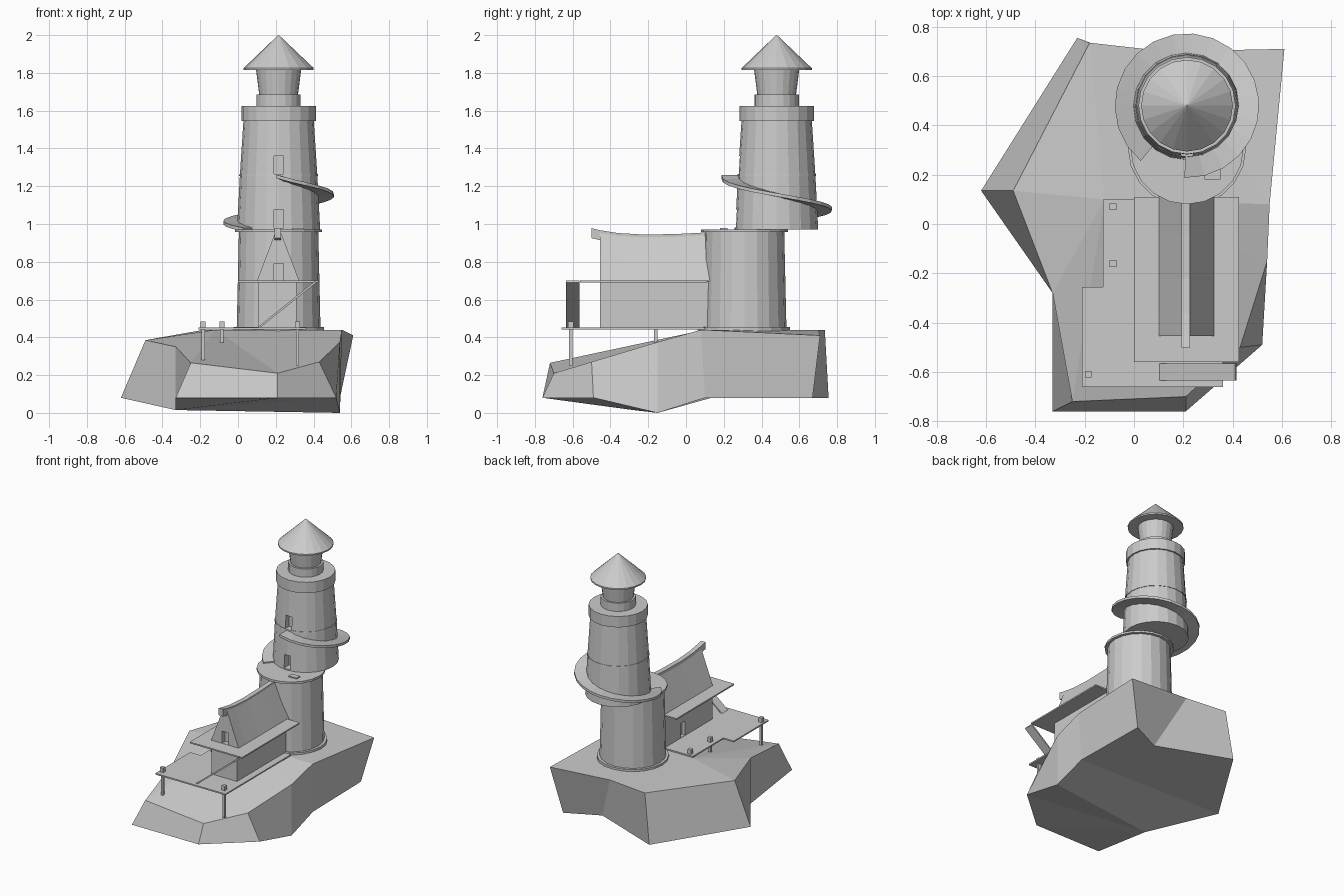
import bpy, bmesh, math
from mathutils import Matrix

cube = bpy.data.objects.get("Cube")
if cube:
    bpy.data.objects.remove(cube, do_unlink=True)

stone = bpy.data.materials.new("plain grey")
stone.use_nodes = True
GREY = (0.6, 0.6, 0.6, 1)
stone.diffuse_color = GREY
stone.node_tree.nodes["Principled BSDF"].inputs["Base Color"].default_value = GREY


def finish(name, bm):
    """Turn a bmesh into a named, grey, flat shaded object."""
    bmesh.ops.recalc_face_normals(bm, faces=bm.faces)
    mesh = bpy.data.meshes.new(name)
    bm.to_mesh(mesh)
    bm.free()
    mesh.materials.append(stone)
    obj = bpy.data.objects.new(name, mesh)
    bpy.context.collection.objects.link(obj)
    return obj


def box(name, xs, ys, zs):
    bm = bmesh.new()
    bmesh.ops.create_cube(bm, size=1)
    for v in bm.verts:
        v.co = [r[0] if c < 0 else r[1] for c, r in zip(v.co, (xs, ys, zs))]
    return finish(name, bm)


def bridge(bm, rings, cap=True):
    """Join successive closed loops of vertices with quads."""
    for low, high in zip(rings, rings[1:]):
        n = len(low)
        for i in range(n):
            j = (i + 1) % n
            bm.faces.new((low[i], low[j], high[j], high[i]))
    if cap:
        bm.faces.new(rings[0])
        bm.faces.new(rings[-1])


def lathe(name, centre, profile, sides=20):
    """Stack of (radius, height) rings about a vertical axis."""
    bm = bmesh.new()
    turn = [math.tau * i / sides for i in range(sides)]
    bridge(bm, [[bm.verts.new((centre[0] + r * math.cos(a), centre[1] + r * math.sin(a), z))
                 for a in turn] for r, z in profile])
    return finish(name, bm)


def extrude(name, outline, axis, start, end):
    """Extrude a flat outline along the y or z axis."""
    bm = bmesh.new()
    rings = []
    for d in (start, end):
        rings.append([bm.verts.new((p, d, q) if axis == "y" else (p, q, d)) for p, q in outline])
    bridge(bm, rings)
    return finish(name, bm)


def recess(obj, name, xs, ys, zs):
    cutter = box(name + "_cutter", xs, ys, zs)
    cutter.hide_render = True
    cutter.hide_viewport = True
    cutter.display_type = 'WIRE'
    mod = obj.modifiers.new(name, 'BOOLEAN')
    mod.operation = 'DIFFERENCE'
    mod.solver = 'EXACT'
    mod.object = cutter


# Rock: lower and upper rims run round in matching pairs
lower_rim = [(-.23, .755, .08), (-.62, .135, .08), (-.33, -.28, .015), (-.33, -.76, .08),
             (.21, -.76, .08), (.52, -.49, .08), (.54, -.15, 0), (.54, .1, .08),
             (.53, .67, .08), (.29, .555, .08)]
upper_rim = [(-.18, .735, .44), (-.49, .135, .385), (-.33, -.28, .35), (-.25, -.72, .265),
             (.21, -.7, .21), (.43, -.5, .27), (.54, -.15, .375), (.55, .08, .44),
             (.61, .71, .41), (.13, .7, .44)]
bm = bmesh.new()
low = [bm.verts.new(p) for p in lower_rim]
top = [bm.verts.new(p) for p in upper_rim]
bridge(bm, [low, top], cap=False)
crest = bm.verts.new((-.12, .1, .44))
for i in range(1, 7):
    bm.faces.new((crest, top[i], top[i + 1]))
bm.faces.new((top[0], top[1], crest, top[7], top[8], top[9]))
bm.faces.new(low[2:7])
bm.faces.new((low[1], low[2], low[6], low[7]))
bm.faces.new((low[0], low[1], low[7], low[8], low[9]))
bmesh.ops.triangulate(bm, faces=[f for f in bm.faces if len(f.verts) > 4])
finish("rock", bm)

# Lower tower, standing forward of the upper one
AXIS = .215
front_axis, back_axis = (AXIS, .31), (AXIS, .48)
lathe("lower_tower_foot", front_axis, [(.24, .42), (.24, .455)])
lathe("lower_tower", front_axis, [(.222, .44), (.216, .7), (.21, .965)])
lathe("lower_tower_rim", front_axis, [(.23, .957), (.23, .972)])
box("roof_hatch", (.285, .35), (.18, .22), (.965, .98))

# Upper tower and lantern
tower = lathe("upper_tower", back_axis, [(.22, .97), (.205, 1.26), (.186, 1.55)])
lathe("upper_tower_band", back_axis, [(.209, 1.254), (.208, 1.264)])
lathe("gallery", back_axis, [(.197, 1.545), (.197, 1.625)])
lathe("lantern_base", back_axis, [(.117, 1.62), (.117, 1.685)])
lathe("lantern", back_axis, [(.102, 1.68), (.12, 1.82)])
lathe("lantern_roof", back_axis, [(.186, 1.815), (.186, 1.825), (.002, 2)])

# Spiral ramp winding down around the upper tower
bm = bmesh.new()
rings = []
STEPS = 20
for i in range(STEPS + 1):
    t = i / STEPS
    a = math.radians(-92 + 322 * t)
    z = 1.26 - .28 * t ** .85
    rings.append([bm.verts.new((AXIS + r * math.cos(a), back_axis[1] + r * math.sin(a), h))
                  for r, h in ((.17, z), (.293, z), (.293, z - .018), (.17, z - .018))])
bridge(bm, rings)
finish("spiral_ramp", bm)

# Doorways facing the front
DOOR = (.19, .24)
for name, z in (("lower_doorway", .98), ("upper_doorway", 1.262)):
    recess(tower, name, DOOR, (.2, .32), (z, z + .098))

# House walls, eave plate and gabled roof
walls = box("house_walls", (.105, .31), (-.455, .14), (.445, .695))
recess(walls, "side_doorway", (.05, .13), (-.14, -.085), (.455, .56))
box("eave_plate", (0, .425), (-.56, .11), (.69, .7))

ridge_line = [(-.455, .955), (-.36, .94), (-.22, .932), (-.05, .935), (.14, .945)]
bm = bmesh.new()
bridge(bm, [[bm.verts.new(p) for p in ((.1, y, .698), (.325, y, .698), (AXIS + .012, y, z),
                                       (AXIS - .018, y, z))] for y, z in ridge_line])
gable = finish("gabled_roof", bm)
recess(gable, "gable_doorway", DOOR, (-.5, -.42), (.702, .79))

# Sagging ridge beam with a raised tip
bm = bmesh.new()
beam = [(-.5, .978, .925)] + [(y, z + .012, z - .04) for y, z in ridge_line]
bridge(bm, [[bm.verts.new(p) for p in ((.193, y, hi), (.228, y, hi), (.228, y, lo), (.193, y, lo))]
            for y, hi, lo in beam])
finish("ridge_beam", bm)

# Sloping plank from the deck up to the eave plate
extrude("stair_plank", [(.1, .45), (.115, .45), (.415, .69), (.41, .7)], "y", -.635, -.565)

# Deck with its posts
extrude("deck", [(-.125, .1), (-.125, -.255), (-.21, -.255), (-.21, -.66), (.36, -.66), (.36, .1)],
        "z", .442, .452)
for i, (x, y, foot) in enumerate([(-.085, .07, .36), (-.085, -.16, .36),
                                  (-.185, -.61, .28), (.315, -.61, .25)]):
    for part, half, bottom, upper in (("post", .009, foot, .445), ("post_cap", .0135, .445, .485)):
        box(f"deck_{part}_{i}", (x - half, x + half), (y - half, y + half), (bottom, upper))
